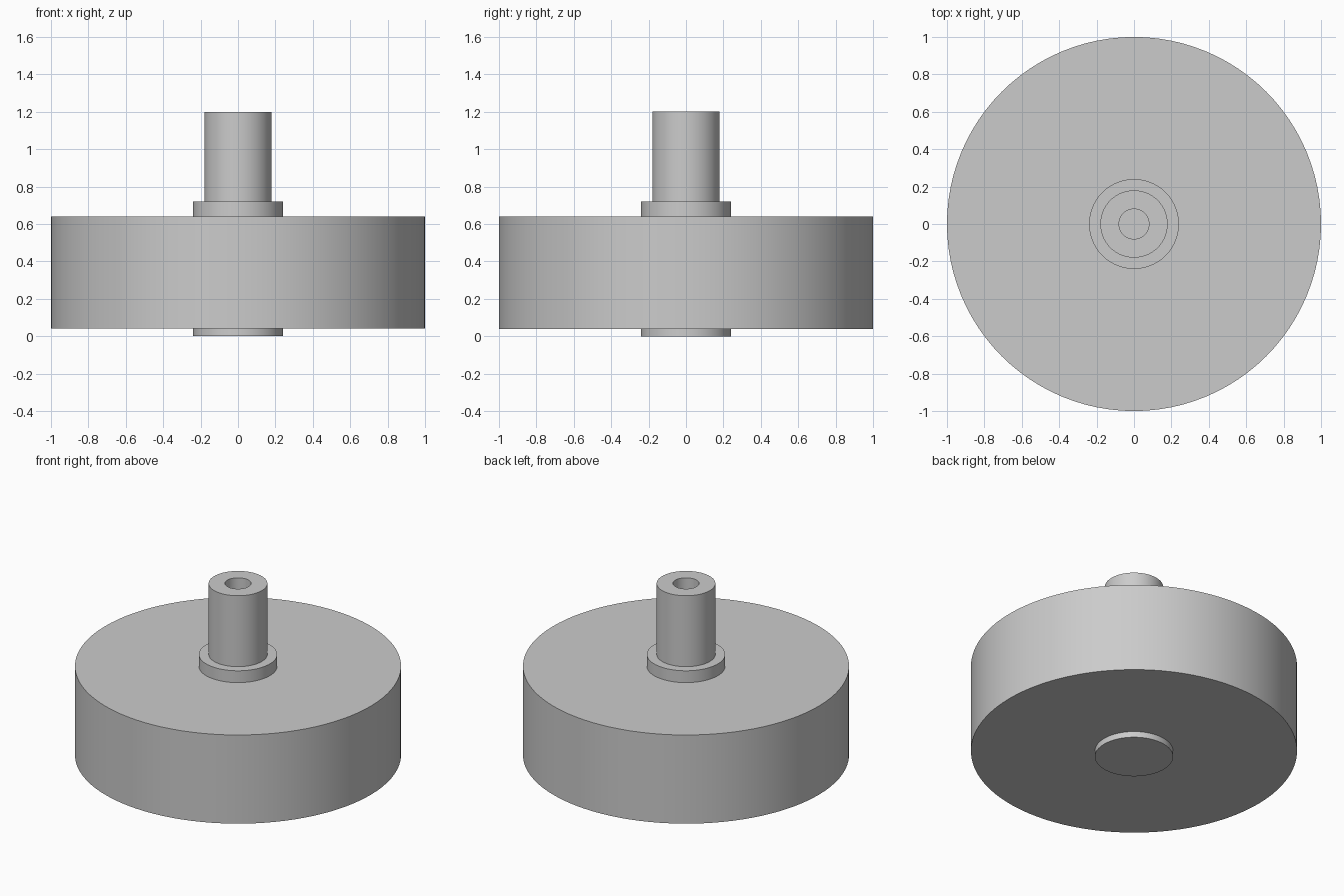
import bpy, bmesh, math

if "Cube" in bpy.data.objects:
    bpy.data.objects.remove(bpy.data.objects["Cube"])

SEGMENTS = 96

metal = bpy.data.materials.new("light grey metal")
metal.diffuse_color = (0.6, 0.6, 0.6, 1)
metal.use_nodes = True
metal.node_tree.nodes["Principled BSDF"].inputs["Base Color"].default_value = metal.diffuse_color


def lathe(name, profile):
    """Turn a (radius, z) profile round z; radius 0 makes a pole."""
    bm = bmesh.new()
    rings = []
    for r, z in profile:
        if r == 0:
            rings.append([bm.verts.new((0, 0, z))] * SEGMENTS)
        else:
            rings.append([bm.verts.new((r * math.cos(a), r * math.sin(a), z))
                          for a in (2 * math.pi * i / SEGMENTS for i in range(SEGMENTS))])
    for low, high in zip(rings, rings[1:]):
        for i in range(SEGMENTS):
            j = (i + 1) % SEGMENTS
            bm.faces.new(list(dict.fromkeys((low[i], low[j], high[j], high[i]))))
    bmesh.ops.recalc_face_normals(bm, faces=bm.faces)
    mesh = bpy.data.meshes.new(name)
    bm.to_mesh(mesh)
    bm.free()
    mesh.materials.append(metal)
    obj = bpy.data.objects.new(name, mesh)
    bpy.context.collection.objects.link(obj)
    bpy.context.view_layer.objects.active = obj
    obj.select_set(True)
    bpy.ops.object.shade_smooth_by_angle(angle=math.radians(30))
    obj.select_set(False)
    return obj


# One turned solid: bottom boss, wide disc, collar, stem and blind bore
lathe("turned_wheel", [
    (0, 0), (0.24, 0), (0.24, 0.04),         # bottom boss
    (1, 0.04), (1, 0.64),                    # wide disc
    (0.24, 0.64), (0.24, 0.72),              # collar
    (0.18, 0.72), (0.18, 1.2),               # stem
    (0.08, 1.2), (0.08, 0.72), (0, 0.72),    # blind bore
])
